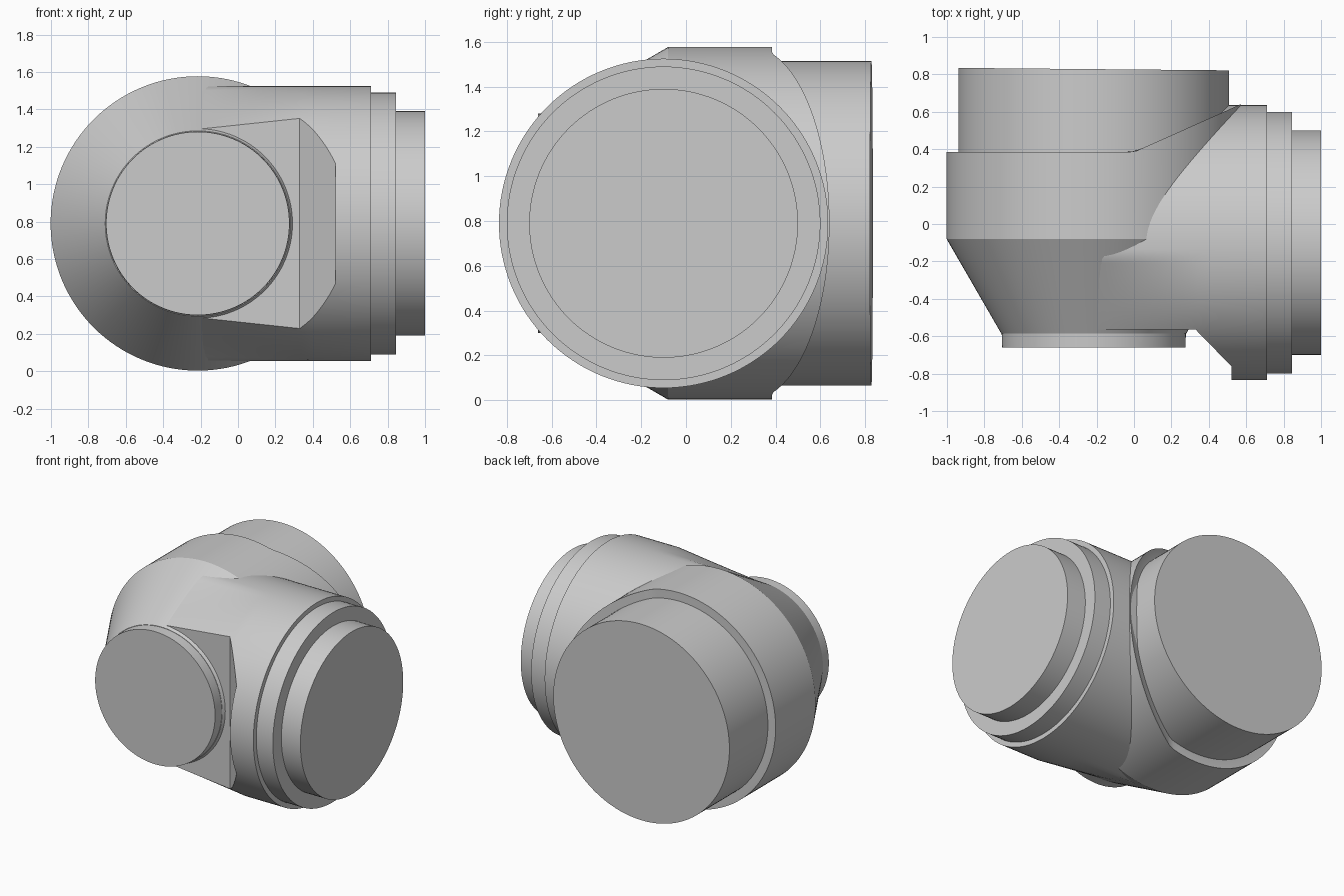
import bpy, bmesh, math

if "Cube" in bpy.data.objects:
    bpy.data.objects.remove(bpy.data.objects["Cube"])

CX, CZ = -0.215, 0.79      # axis of the main body (along y)
BY, BR = -0.10, 0.735      # axis and radius of the side branch (along x)
N = 128

grey = bpy.data.materials.new("grey")
grey.diffuse_color = (0.6, 0.6, 0.6, 1)
grey.use_nodes = True
grey.node_tree.nodes["Principled BSDF"].inputs["Base Color"].default_value = grey.diffuse_color


def loft(name, rings):
    """Skin closed rings of points and cap both ends."""
    bm = bmesh.new()
    rows = [[bm.verts.new(p) for p in ring] for ring in rings]
    for a, b in zip(rows, rows[1:]):
        n = len(a)
        for i in range(n):
            j = (i + 1) % n
            bm.faces.new((a[i], a[j], b[j], b[i]))
    bm.faces.new(rows[0])
    bm.faces.new(rows[-1])
    bmesh.ops.recalc_face_normals(bm, faces=bm.faces)
    me = bpy.data.meshes.new(name)
    bm.to_mesh(me)
    bm.free()
    me.materials.append(grey)
    ob = bpy.data.objects.new(name, me)
    bpy.context.collection.objects.link(ob)
    return ob


def smooth(ob):
    bpy.ops.object.select_all(action='DESELECT')
    ob.select_set(True)
    bpy.context.view_layer.objects.active = ob
    bpy.ops.object.shade_smooth_by_angle(angle=math.radians(25))


ANGLES = [2 * math.pi * i / N for i in range(N)]


def ring_y(r, y):
    """Ring around the main axis; y is a function of x."""
    return [(CX + r * math.cos(a), y(CX + r * math.cos(a)), CZ + r * math.sin(a)) for a in ANGLES]


def ring_x(r, x):
    return [(x, BY + r * math.cos(a), CZ + r * math.sin(a)) for a in ANGLES]


def at(v):
    return lambda x: v


# main body: front cone, drum, and a rear rim folded back on the branch side
def rim(x):
    return 0.385 + max(0, x) * 0.447


smooth(loft("main_body", [ring_y(0.495, at(-0.585)), ring_y(0.787, at(-0.08)),
                          ring_y(0.787, rim), ring_y(0.70, rim)]))

# front disc and rear collar with a slightly tilted end
smooth(loft("front_disc", [ring_y(0.49, at(-0.66)), ring_y(0.495, at(-0.50))]))
smooth(loft("rear_collar", [ring_y(0.724, at(0.30)),
                            ring_y(0.724, lambda x: 0.826 - 0.009 * x)]))


# side branch: blends from the cone outline into a full cylinder
def branch_ring(x):
    t = min(1, max(0, (x + 0.2) / 0.6))
    pts = []
    for a in ANGLES:
        y, h = BY + BR * math.cos(a), BR * math.sin(a)
        cone = 0.787 - max(0, -0.08 - y) * 0.578
        low = min(abs(h), cone * 0.997)
        pts.append((x, y, CZ + math.copysign(low + t * (abs(h) - low), h)))
    return pts


branch = loft("side_branch", [branch_ring(-0.2 + 0.06 * i) for i in range(11)] + [branch_ring(0.71)])

# cutter for the flat and the chamfer on the front of the branch
outline = [(-0.6, -0.565), (0.33, -0.565), (0.52, -0.76), (0.52, -1.1), (-0.6, -1.1)]
cutter = loft("branch_cutter", [[(x, y, z) for x, y in outline] for z in (-0.3, 1.9)])
mod = branch.modifiers.new("front_flat", 'BOOLEAN')
mod.operation, mod.solver, mod.object = 'DIFFERENCE', 'EXACT', cutter
bpy.context.view_layer.objects.active = branch
bpy.ops.object.modifier_apply(modifier=mod.name)
cutter.hide_render = True
cutter.hide_set(True)
smooth(branch)

# stepped end of the branch
smooth(loft("branch_step", [ring_x(0.70, 0.65), ring_x(0.70, 0.845)]))
smooth(loft("branch_end", [ring_x(0.60, 0.80), ring_x(0.60, 1.0)]))
